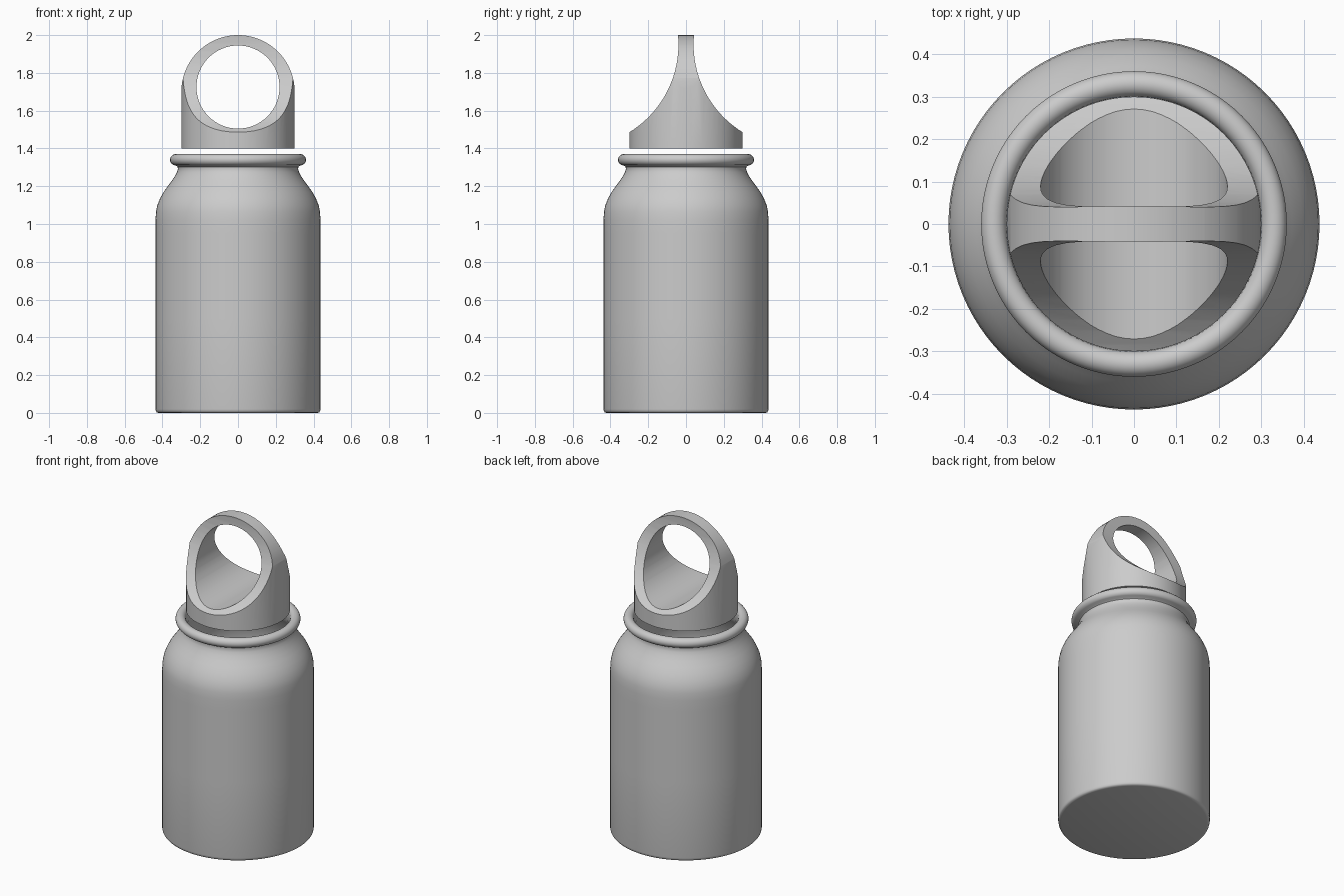
import bpy, bmesh, math
from math import sin, cos, pi

if "Cube" in bpy.data.objects:
    bpy.data.objects.remove(bpy.data.objects["Cube"])

steel = bpy.data.materials.new("brushed grey")
steel.diffuse_color = (0.6, 0.6, 0.6, 1)
steel.use_nodes = True
steel.node_tree.nodes["Principled BSDF"].inputs["Base Color"].default_value = steel.diffuse_color


def make_object(name, bm):
    bmesh.ops.recalc_face_normals(bm, faces=bm.faces)
    me = bpy.data.meshes.new(name)
    bm.to_mesh(me)
    bm.free()
    ob = bpy.data.objects.new(name, me)
    bpy.context.collection.objects.link(ob)
    me.materials.append(steel)
    return ob


def lathe(name, profile, n=96):
    """Revolve (r, z) points about z; points with r = 0 close the ends."""
    bm = bmesh.new()
    rings = []
    for r, z in profile:
        k = n if r > 0 else 1
        rings.append([bm.verts.new((r * cos(2 * pi * i / n), r * sin(2 * pi * i / n), z))
                      for i in range(k)])
    for a, b in zip(rings, rings[1:]):
        for i in range(n):
            j = (i + 1) % n
            quad = [a[i % len(a)], a[j % len(a)], b[j % len(b)], b[i % len(b)]]
            bm.faces.new(list(dict.fromkeys(quad)))
    return make_object(name, bm)


def prism(name, points, axis, half):
    """Extrude a closed outline along x or y; outline is (other axis, z)."""
    bm = bmesh.new()
    def put(u, z, d):
        return bm.verts.new((d, u, z) if axis == 'x' else (u, d, z))
    lo = [put(u, z, -half) for u, z in points]
    hi = [put(u, z, half) for u, z in points]
    n = len(points)
    bm.faces.new(lo)
    bm.faces.new(hi)
    for i in range(n):
        j = (i + 1) % n
        bm.faces.new((lo[i], lo[j], hi[j], hi[i]))
    return make_object(name, bm)


def circle(cu, cz, r, n):
    return [(cu + r * cos(2 * pi * i / n), cz + r * sin(2 * pi * i / n)) for i in range(n)]


def smooth(ob, angle):
    bpy.ops.object.select_all(action='DESELECT')
    bpy.context.view_layer.objects.active = ob
    ob.select_set(True)
    bpy.ops.object.shade_smooth_by_angle(angle=math.radians(angle))


# bottle: rounded base, straight body, shoulder, neck, rolled lip, hollow inside
profile = [(0, 0), (0.42, 0), (0.43, 0.003), (0.435, 0.009), (0.437, 0.02),
           (0.437, 0.5), (0.437, 0.95), (0.437, 1.02), (0.434, 1.065), (0.427, 1.10),
           (0.413, 1.135), (0.395, 1.168), (0.372, 1.20), (0.35, 1.229),
           (0.333, 1.255), (0.323, 1.275), (0.318, 1.292), (0.32, 1.303), (0.328, 1.309)]
profile += [(0.33 + 0.03 * cos(a), 1.34 + 0.03 * sin(a))
            for a in (-pi / 2 + pi * 0.15 + i * (pi * 1.35) / 14 for i in range(15))]
profile += [(0.30, 1.28), (0.33, 1.23), (0.40, 1.12), (0.417, 1.02), (0.417, 0.03), (0, 0.03)]
bottle = lathe("bottle", profile)
smooth(bottle, 40)

# cap: cylinder trimmed to a round-topped loop handle
cap = lathe("loop_cap", [(0, 1.40), (0.30, 1.40), (0.30, 2.1), (0, 2.1)], 64)
arch = [(0.3 * cos(a), 1.7 + 0.3 * sin(a))
        for a in (0.1 + i * (pi - 0.2) / 40 for i in range(41))]
arch += [(-0.31, 1.62), (-0.31, 1.3), (0.31, 1.3), (0.31, 1.62)]
cutters = [(prism("arch_cutter", arch, 'y', 0.5), 'INTERSECT'),
           (prism("finger_hole_cutter", circle(0, 1.725, 0.22, 64), 'y', 0.6), 'DIFFERENCE')]
for s in (-1, 1):
    cutters.append((prism("side_scoop_cutter", circle(s * 0.585, 1.95, 0.545, 96), 'x', 0.7),
                    'DIFFERENCE'))
for cutter, op in cutters:
    cutter.hide_render = True
    mod = cap.modifiers.new("cut", 'BOOLEAN')
    mod.operation = op
    mod.solver = 'EXACT'
    mod.object = cutter

# bake the cuts, then remove the cutters
bpy.context.view_layer.update()
dg = bpy.context.evaluated_depsgraph_get()
baked = bpy.data.meshes.new_from_object(cap.evaluated_get(dg))
cap.modifiers.clear()
cap.data = baked
baked.materials.clear()
baked.materials.append(steel)
for p in baked.polygons:
    p.material_index = 0
for cutter, _ in cutters:
    bpy.data.objects.remove(cutter)
smooth(cap, 25)
